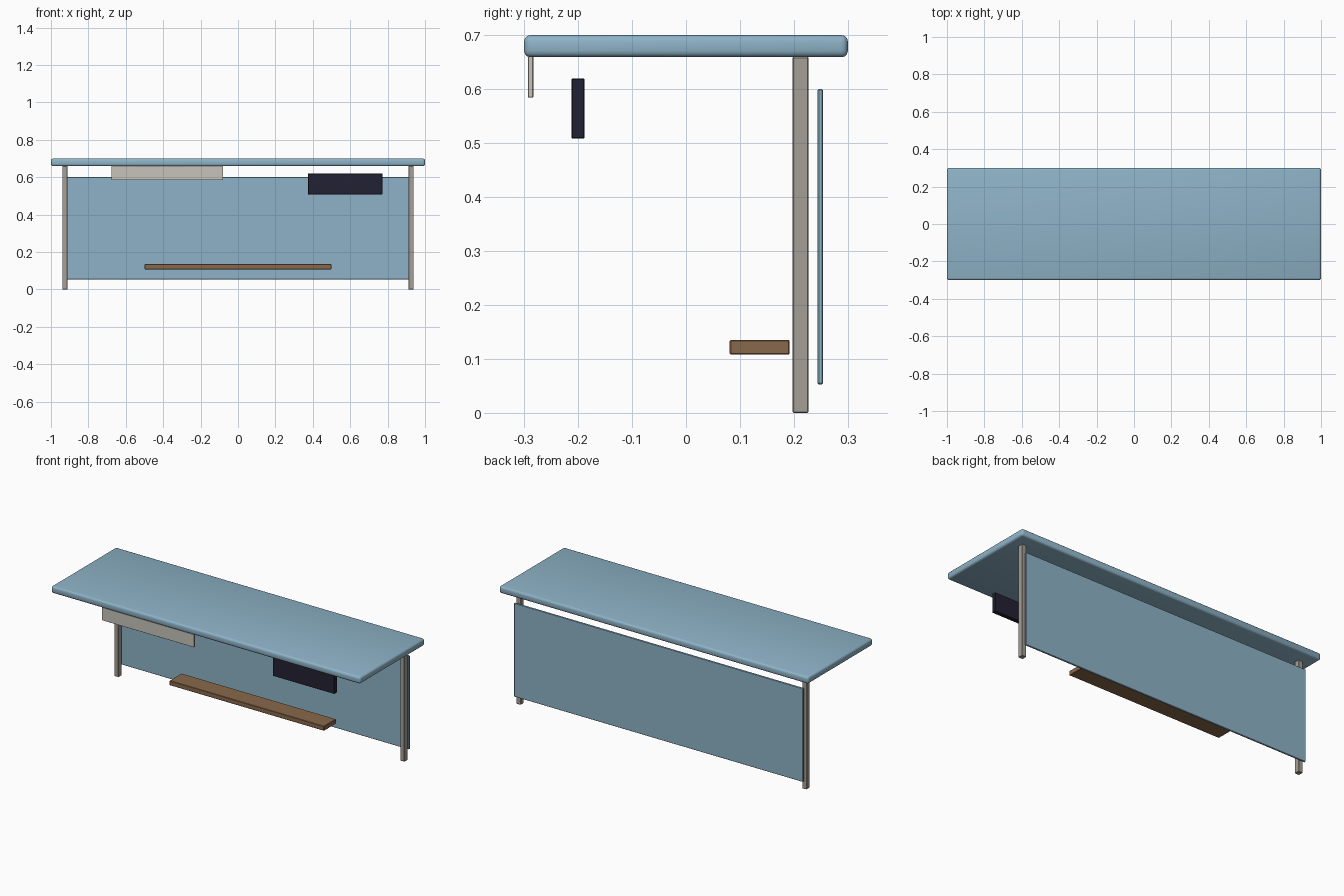
import bpy, math

if "Cube" in bpy.data.objects:
    bpy.data.objects.remove(bpy.data.objects["Cube"])


def material(name, rgb):
    m = bpy.data.materials.new(name)
    m.diffuse_color = (*rgb, 1)
    m.use_nodes = True
    m.node_tree.nodes["Principled BSDF"].inputs["Base Color"].default_value = m.diffuse_color
    return m


blue = material("pale blue", (0.27, 0.45, 0.57))
grey = material("warm grey", (0.376, 0.347, 0.305))
light = material("light grey", (0.57, 0.55, 0.50))
brown = material("brown wood", (0.25, 0.138, 0.07))
dark = material("dark navy", (0.016, 0.015, 0.032))


def box(name, x, y, z, mat, bevel=0.002, segments=1):
    """Bevelled box from (min, max) ranges on each axis."""
    bpy.ops.mesh.primitive_cube_add(size=1)
    ob = bpy.context.object
    ob.name = name
    ob.location = [(r[0] + r[1]) / 2 for r in (x, y, z)]
    ob.scale = [r[1] - r[0] for r in (x, y, z)]
    bpy.ops.object.transform_apply(location=False, rotation=False, scale=True)
    ob.data.materials.append(mat)
    mod = ob.modifiers.new("soft edges", "BEVEL")
    mod.width = bevel
    mod.segments = segments
    bpy.ops.object.modifier_apply(modifier=mod.name)
    bpy.ops.object.shade_smooth_by_angle(angle=math.radians(35))
    return ob


# Desk top with rounded edges
box("desk_top", (-1, 1), (-0.3, 0.3), (0.659, 0.70), blue, 0.012, 3)

# Two rear legs
for side, s in (("left", -1), ("right", 1)):
    box(side + "_leg", (s * 0.925 - 0.014, s * 0.925 + 0.014),
        (0.197, 0.227), (0, 0.66), grey)

# Modesty panel behind the legs
box("back_panel", (-0.935, 0.935), (0.244, 0.254), (0.053, 0.60), blue)

# Foot rest
box("foot_rest", (-0.5, 0.5), (0.081, 0.192), (0.108, 0.135), brown)

# Thin apron under the front edge
box("front_apron", (-0.677, -0.08), (-0.293, -0.283), (0.584, 0.66), light, 0.001)

# Dark box under the top
box("control_box", (0.374, 0.772), (-0.212, -0.188), (0.508, 0.62), dark)
